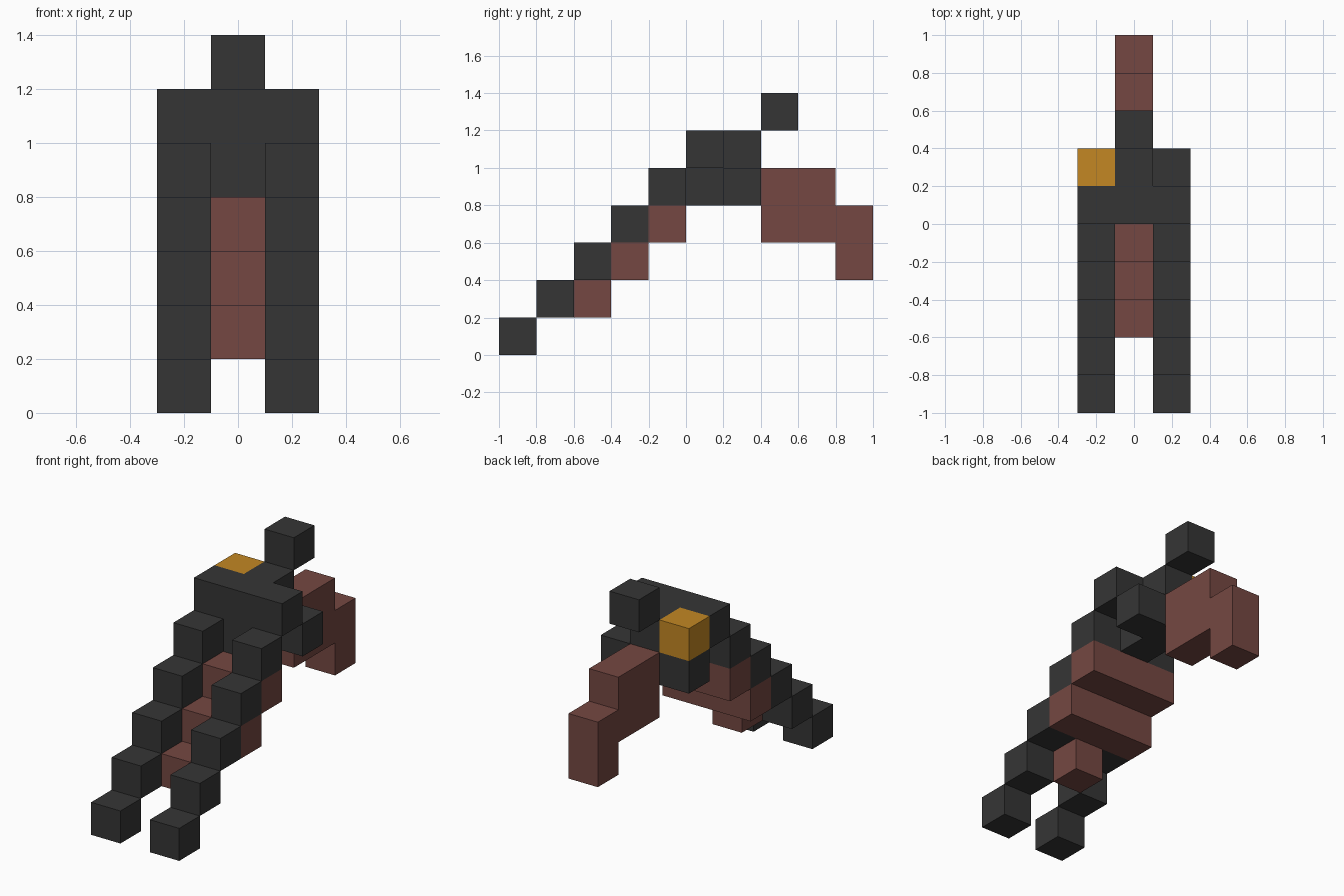
import bpy
import bmesh
from mathutils import Vector

cube = bpy.data.objects.get("Cube")
if cube:
    bpy.data.objects.remove(cube, do_unlink=True)

S = 0.2  # edge length of one block


def material(name, rgb):
    m = bpy.data.materials.new(name)
    m.use_nodes = True
    m.diffuse_color = (*rgb, 1)
    m.node_tree.nodes["Principled BSDF"].inputs["Base Color"].default_value = (*rgb, 1)
    return m


charcoal = material("charcoal", (0.036, 0.036, 0.036))
brown = material("red brown", (0.178, 0.064, 0.054))
gold = material("gold", (0.546, 0.245, 0.017))


def block_part(name, cells, mat):
    """Closed shell around grid cells: x column -1..1, y row -5..4, z layer 0..6."""
    cells = set(cells)
    bm = bmesh.new()
    for c in cells:
        centre = Vector((c[0], c[1] + 0.5, c[2] + 0.5)) * S
        for axis in range(3):
            for sign in (-1, 1):
                near = list(c)
                near[axis] += sign
                if tuple(near) in cells:
                    continue
                n, u, v = Vector(), Vector(), Vector()
                n[axis] = sign * S / 2
                u[(axis + 1) % 3] = S / 2
                v[(axis + 2) % 3] = sign * S / 2
                bm.faces.new([bm.verts.new(centre + n + a * u + b * v)
                              for a, b in ((-1, -1), (1, -1), (1, 1), (-1, 1))])
    bmesh.ops.remove_doubles(bm, verts=bm.verts, dist=0.001)
    mesh = bpy.data.meshes.new(name)
    bm.to_mesh(mesh)
    bm.free()
    mesh.materials.append(mat)
    obj = bpy.data.objects.new(name, mesh)
    bpy.context.collection.objects.link(obj)


# Twin barrels: stepped diagonals of five blocks
for side, x in (("left", 1), ("right", -1)):
    block_part(side + "_barrel", [(x, i - 5, i) for i in range(5)], charcoal)

# Receiver: central core, front crossbar, a low block behind on each side
core = [(0, y, z) for y in (0, 1) for z in (4, 5)]
block_part("receiver", core + [(x, 0, 5) for x in (-1, 1)]
           + [(x, 1, 4) for x in (-1, 1)], charcoal)

# Gold block on the right, rear hammer block
block_part("gold_block", [(-1, 1, 5)], gold)
block_part("hammer", [(0, 2, 6)], charcoal)

# Fore grip: two wide steps and a narrow tip under the barrels
block_part("fore_grip", [(x, y, y + 4) for y in (-1, -2) for x in (-1, 0, 1)]
           + [(0, -3, 1)], brown)

# Stock: short block stepping down to the butt
block_part("stock", [(0, y, z) for y in (2, 3) for z in (3, 4)]
           + [(0, 4, z) for z in (2, 3)], brown)
